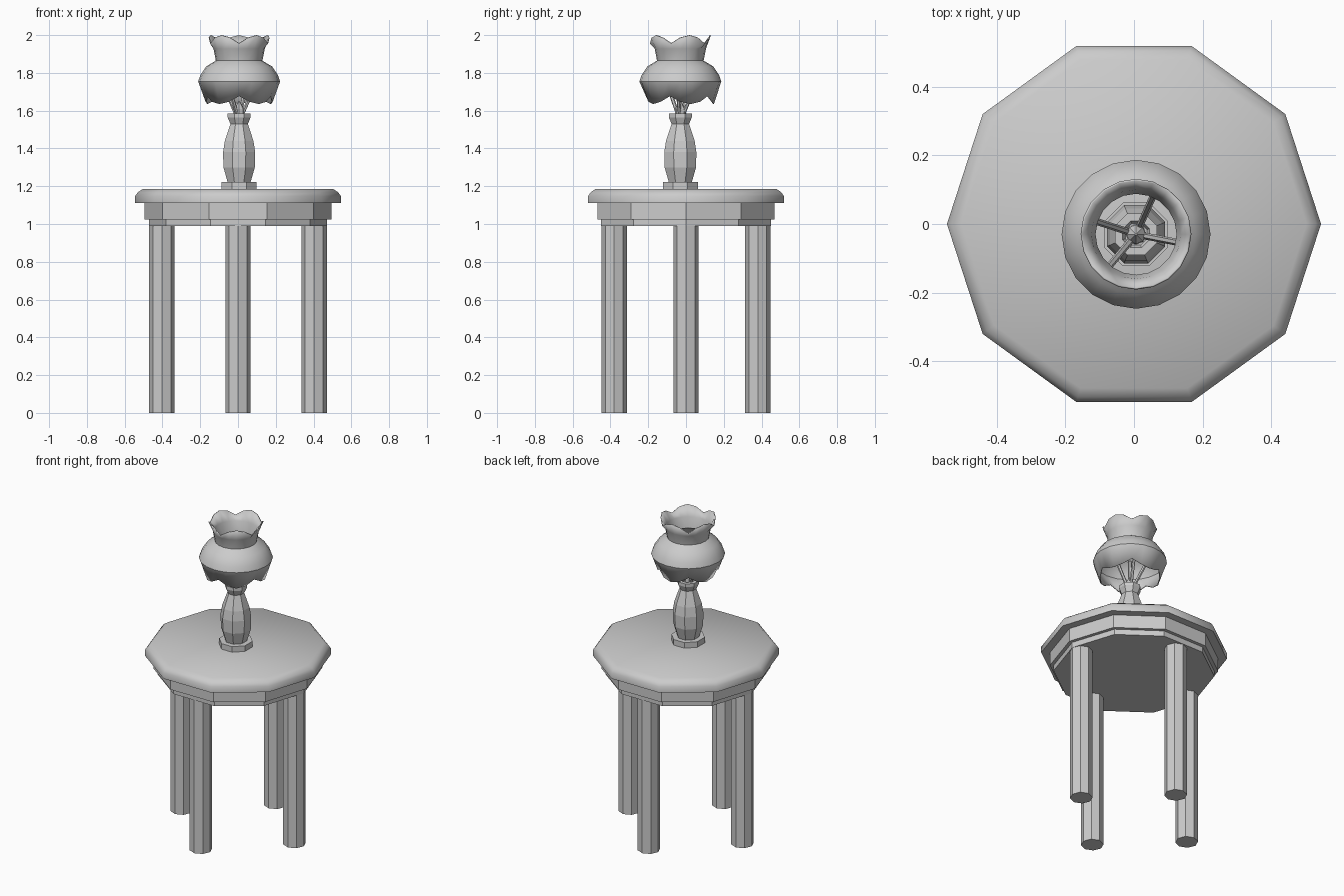
import bpy, bmesh
from math import sin, cos, pi, radians
from mathutils import Vector

if "Cube" in bpy.data.objects:
    bpy.data.objects.remove(bpy.data.objects["Cube"])


def finish(bm, name, loc=(0, 0, 0), smooth=None):
    bmesh.ops.recalc_face_normals(bm, faces=bm.faces)
    me = bpy.data.meshes.new(name)
    bm.to_mesh(me)
    bm.free()
    ob = bpy.data.objects.new(name, me)
    bpy.context.collection.objects.link(ob)
    ob.location = loc
    if smooth:
        bpy.ops.object.select_all(action='DESELECT')
        ob.select_set(True)
        bpy.context.view_layer.objects.active = ob
        bpy.ops.object.shade_smooth_by_angle(angle=radians(smooth))
    return ob


def lathe(name, profile, sides, loc=(0, 0, 0), closed=True, smooth=None, start=0.0, edit=None):
    """Turn (radius, z) points around z; edit(level, angle_index) offsets z."""
    bm = bmesh.new()
    rings = []
    for k, (r, z) in enumerate(profile):
        rings.append([bm.verts.new((r * cos(start + 2 * pi * i / sides),
                                    r * sin(start + 2 * pi * i / sides),
                                    z + (edit(k, i) if edit else 0)))
                      for i in range(sides)])
    for a, b in zip(rings, rings[1:]):
        for i in range(sides):
            j = (i + 1) % sides
            bm.faces.new((a[i], a[j], b[j], b[i]))
    if closed:
        bm.faces.new(rings[0])
        bm.faces.new(rings[-1])
    return finish(bm, name, loc, smooth)


def rod(name, p, q, radius, sides=6):
    p, q = Vector(p), Vector(q)
    ob = lathe(name, [(radius, 0), (radius, (q - p).length)], sides, p)
    ob.rotation_mode = 'QUATERNION'
    ob.rotation_quaternion = (q - p).to_track_quat('Z', 'Y')
    return ob


# Ten-sided table top with sloped rim
lathe("table_top", [(0.545, 1.11), (0.545, 1.148), (0.53, 1.168), (0.503, 1.186)], 10, smooth=45)

# Stepped apron under the top
lathe("apron", [(0.472, 0.99), (0.472, 1.025), (0.494, 1.025), (0.494, 1.11)], 10)

# Four eight-sided legs
for side, (x, y) in {"left": (-0.403, 0), "right": (0.403, 0),
                     "front": (0, -0.38), "back": (0, 0.38)}.items():
    lathe(side + "_leg", [(0.067, 0), (0.067, 1.0)], 8, (x, y, 0))

# Lamp foot and turned body
LX, LY = 0.006, -0.03
lathe("lamp_foot", [(0.1, 1.186), (0.1, 1.222)], 8, (LX, LY, 0), start=pi / 8)
lathe("lamp_body", [(0.066, 1.222), (0.09, 1.3), (0.092, 1.38), (0.082, 1.44), (0.05, 1.53),
                    (0.066, 1.565), (0.066, 1.585), (0.042, 1.585), (0.034, 1.565)], 8, (LX, LY, 0), start=pi / 8)

# Bulb tip and shade struts
lathe("lamp_tip", [(0.03, 1.56), (0.028, 1.61), (0.003, 1.65)], 8, (LX, LY, 0))
for n, a in enumerate((66, 162, 230, 349)):
    c, s = cos(radians(a)), sin(radians(a))
    rod("shade_strut_%d" % (n + 1), (LX + 0.012 * c, LY + 0.012 * s, 1.57),
        (LX + 0.13 * c, LY + 0.13 * s, 1.83), 0.01)

# Glass shade with five scallops along both rims
profile = [(0.172, 1.637), (0.211, 1.755), (0.2, 1.785), (0.17, 1.83),
           (0.118, 1.862), (0.13, 1.93), (0.156, 2.0)]


def scallop(level, i):
    drop = (0.0, 0.012, 0.042, 0.012)[i % 4]
    return drop if level == 0 else -drop if level == 6 else 0


shade = lathe("lamp_shade", profile, 20, (LX, LY, 0), closed=False, smooth=35,
              start=pi / 2, edit=scallop)
mod = shade.modifiers.new("thickness", 'SOLIDIFY')
mod.thickness = 0.006
mod.offset = -1
